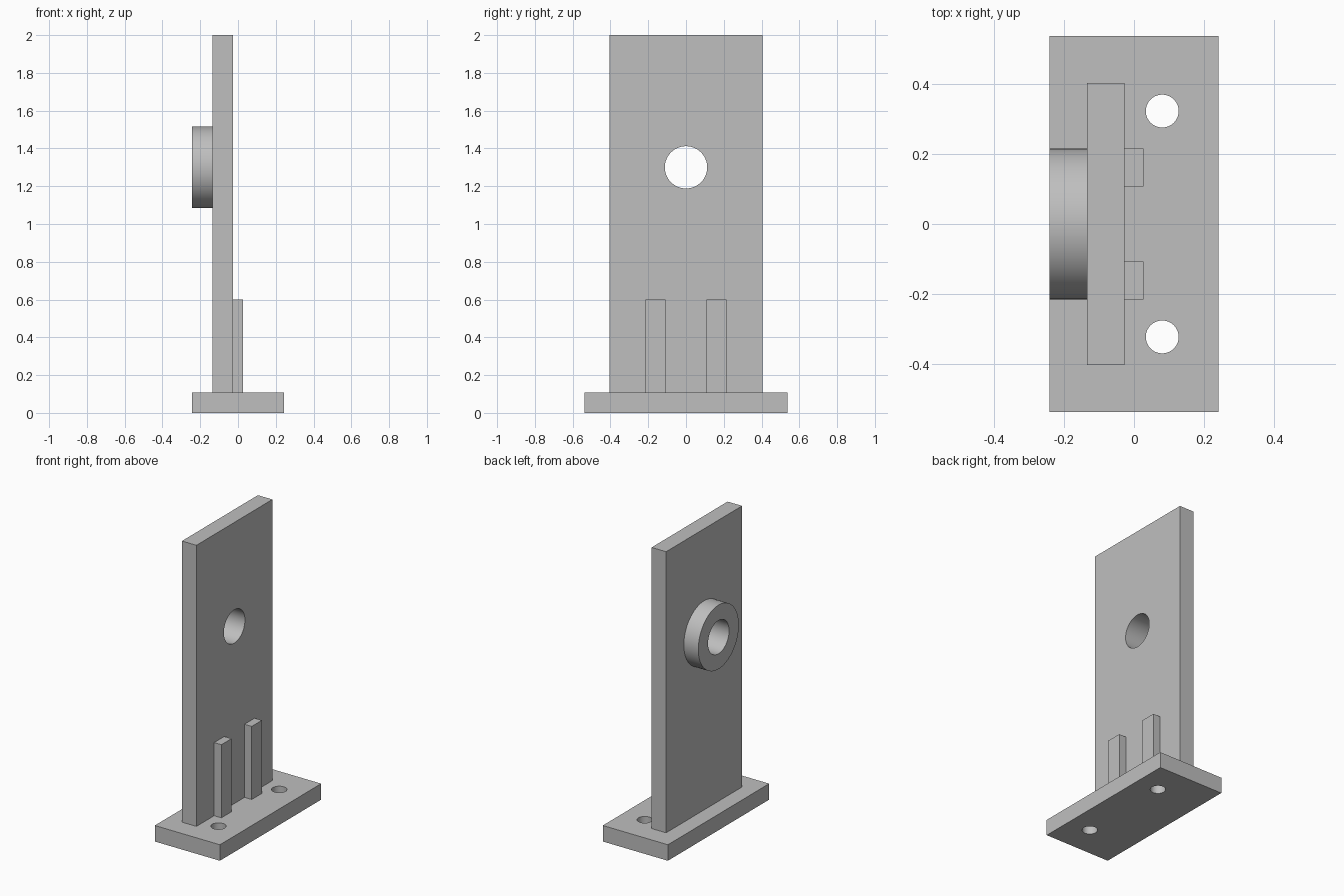
import bpy, math

cube = bpy.data.objects.get("Cube")
if cube:
    bpy.data.objects.remove(cube, do_unlink=True)

U = 0.05385              # design unit: every part is a multiple of it
BASE_X, BASE_Y, T = 4.5 * U, 10 * U, 2 * U
PLATE_X0 = -BASE_X + T
PLATE_X1 = PLATE_X0 + T
BORE_Z = 1.30

grey = bpy.data.materials.new("plain grey")
grey.use_nodes = True
grey.diffuse_color = (0.52, 0.52, 0.52, 1)
grey.node_tree.nodes["Principled BSDF"].inputs["Base Color"].default_value = (0.52, 0.52, 0.52, 1)


def finish(obj, name):
    obj.name = obj.data.name = name
    obj.data.materials.clear()
    obj.data.materials.append(grey)
    return obj


def box(name, x, y, z):
    """Box from (min, max) ranges on each axis."""
    ranges = (x, y, z)
    bpy.ops.mesh.primitive_cube_add(size=1, location=[sum(r) / 2 for r in ranges])
    obj = bpy.context.object
    obj.scale = [r[1] - r[0] for r in ranges]
    bpy.ops.object.transform_apply(location=False, rotation=False, scale=True)
    return finish(obj, name)


def cylinder(name, radius, depth, location, along_x=False):
    turn = math.pi / 2 if along_x else 0
    bpy.ops.mesh.primitive_cylinder_add(vertices=96, radius=radius, depth=depth,
                                        location=location, rotation=(0, turn, 0))
    return finish(bpy.context.object, name)


def drill(obj, cutter):
    cutter.hide_render = True
    cutter.hide_viewport = True
    cutter.display_type = 'WIRE'
    mod = obj.modifiers.new("hole", 'BOOLEAN')
    mod.object, mod.operation, mod.solver = cutter, 'DIFFERENCE', 'EXACT'
    bpy.ops.object.select_all(action='DESELECT')
    obj.select_set(True)
    bpy.context.view_layer.objects.active = obj
    bpy.ops.object.modifier_apply(modifier=mod.name)
    bpy.data.objects.remove(cutter, do_unlink=True)


def smooth(obj):
    bpy.ops.object.select_all(action='DESELECT')
    obj.select_set(True)
    bpy.context.view_layer.objects.active = obj
    bpy.ops.object.shade_smooth_by_angle(angle=math.radians(30))


# Base with two mounting holes
base = box("base_plate", (-BASE_X, BASE_X), (-BASE_Y, BASE_Y), (0, T))
for side in (-1, 1):
    drill(base, cylinder("hole_cutter", 0.047, 4 * T, (1.5 * U, side * 6 * U, T / 2)))

# Upright plate and the round boss on its outer face, sharing one bore
upright = box("upright_plate", (PLATE_X0, PLATE_X1), (-7.5 * U, 7.5 * U), (T, 2))
boss = cylinder("bearing_boss", 4 * U, T, (PLATE_X0 - T / 2, 0, BORE_Z), along_x=True)
for part in (upright, boss):
    drill(part, cylinder("bore_cutter", 0.112, 8 * T, (PLATE_X0, 0, BORE_Z), along_x=True))

for part in (base, upright, boss):
    smooth(part)

# Pair of short ribs standing on the base
for label, side in (("front", -1), ("back", 1)):
    y = sorted((side * 2 * U, side * 4 * U))
    box(label + "_rib", (PLATE_X1, PLATE_X1 + U), y, (T, 0.60))
